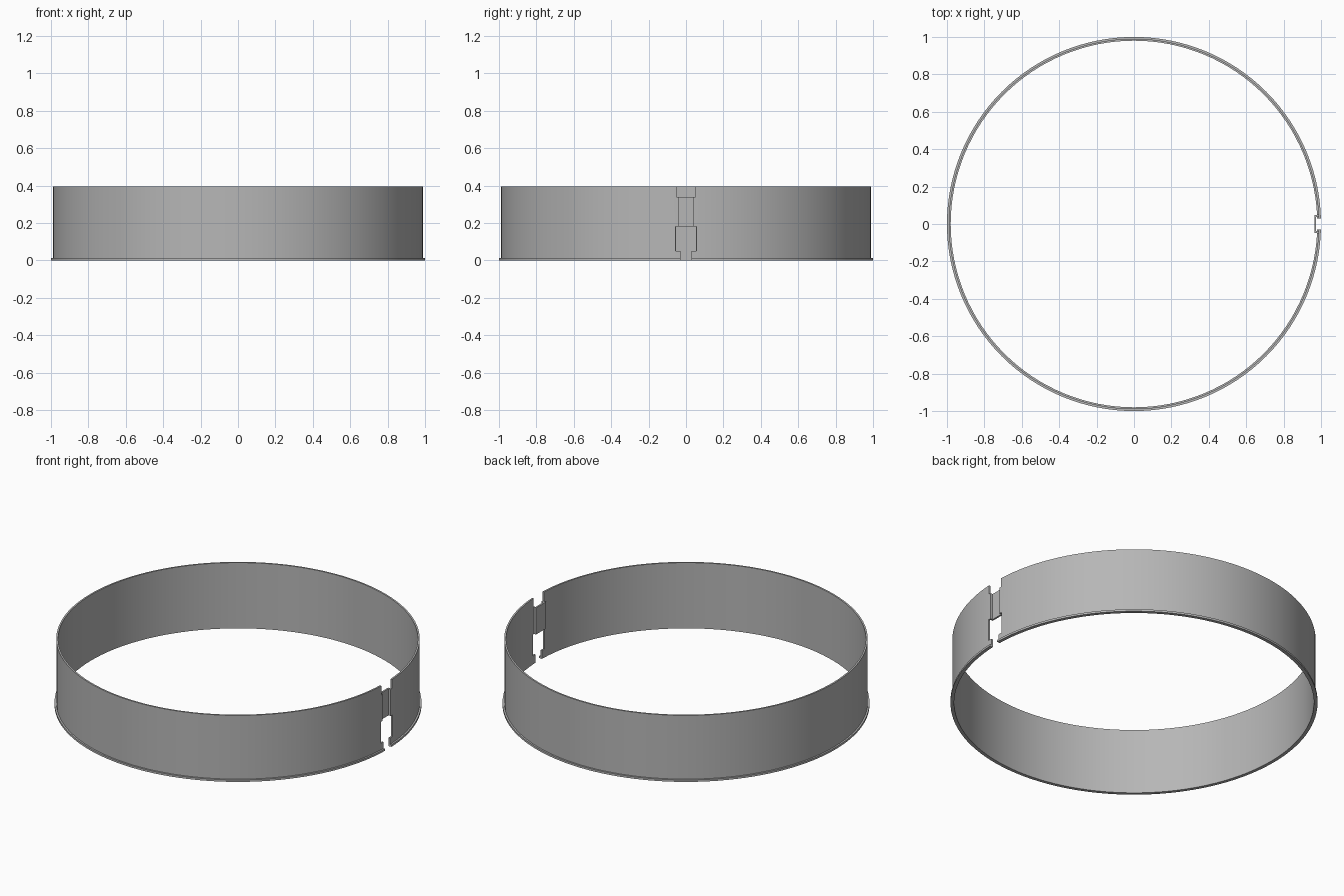
import bpy, bmesh, math

if "Cube" in bpy.data.objects:
    bpy.data.objects.remove(bpy.data.objects["Cube"])

STEEL = bpy.data.materials.new("grey_steel")
STEEL.diffuse_color = (0.47, 0.47, 0.47, 1)
STEEL.use_nodes = True
STEEL.node_tree.nodes["Principled BSDF"].inputs["Base Color"].default_value = STEEL.diffuse_color

R = 0.985          # mid radius of the thin wall
T = 0.010          # sheet thickness
SEGMENTS = 128

# z range and half width of the opening in each row of the band
ROWS = [(0.0, 0.05, 0.03), (0.05, 0.18, 0.055), (0.18, 0.34, 0.043), (0.34, 0.395, 0.05)]


def arc_angles(radius, widths):
    """Angles right around the ring, starting and ending at the opening."""
    step = 2 * math.pi / SEGMENTS
    start = sorted(math.asin(w / radius) for w in set(widths))
    middle = [i * step for i in range(2, SEGMENTS - 1)]
    return start + middle + [2 * math.pi - a for a in reversed(start)]


def sheet(name, radius, rows, thickness, bridge_row=None):
    bm = bmesh.new()
    cache = {}

    def vert(x, y, z):
        key = (round(x, 5), round(y, 5), round(z, 5))
        if key not in cache:
            cache[key] = bm.verts.new((x, y, z))
        return cache[key]

    def strip(points, z0, z1):
        for (ax, ay), (bx, by) in zip(points, points[1:]):
            bm.faces.new([vert(ax, ay, z0), vert(bx, by, z0), vert(bx, by, z1), vert(ax, ay, z1)])

    angles = arc_angles(radius, [r[2] for r in rows])
    for i, (z0, z1, half) in enumerate(rows):
        first = math.asin(half / radius) - 1e-6
        points = [(radius * math.cos(a), radius * math.sin(a)) for a in angles
                  if first <= a <= 2 * math.pi - first]
        # recessed channel that joins the two ends
        if i == bridge_row:
            points += [(0.969, -half), (0.969, half), points[0]]
        strip(points, z0, z1)

    mesh = bpy.data.meshes.new(name)
    bm.to_mesh(mesh)
    bm.free()
    mesh.materials.append(STEEL)
    obj = bpy.data.objects.new(name, mesh)
    bpy.context.collection.objects.link(obj)
    solid = obj.modifiers.new("thickness", 'SOLIDIFY')
    solid.thickness = thickness
    solid.offset = 0
    solid.use_even_offset = True

    # fix the thickness, then smooth the curved faces
    bpy.context.view_layer.objects.active = obj
    obj.select_set(True)
    bpy.ops.object.modifier_apply(modifier=solid.name)
    bpy.ops.object.shade_smooth_by_angle(angle=math.radians(30))
    obj.select_set(False)
    return obj


# wall with stepped opening and channel
sheet("ring_wall", R, ROWS, T, bridge_row=2)
# narrow lip around the foot
sheet("bottom_lip", 0.995, [(0.0, 0.012, 0.03)], T)
